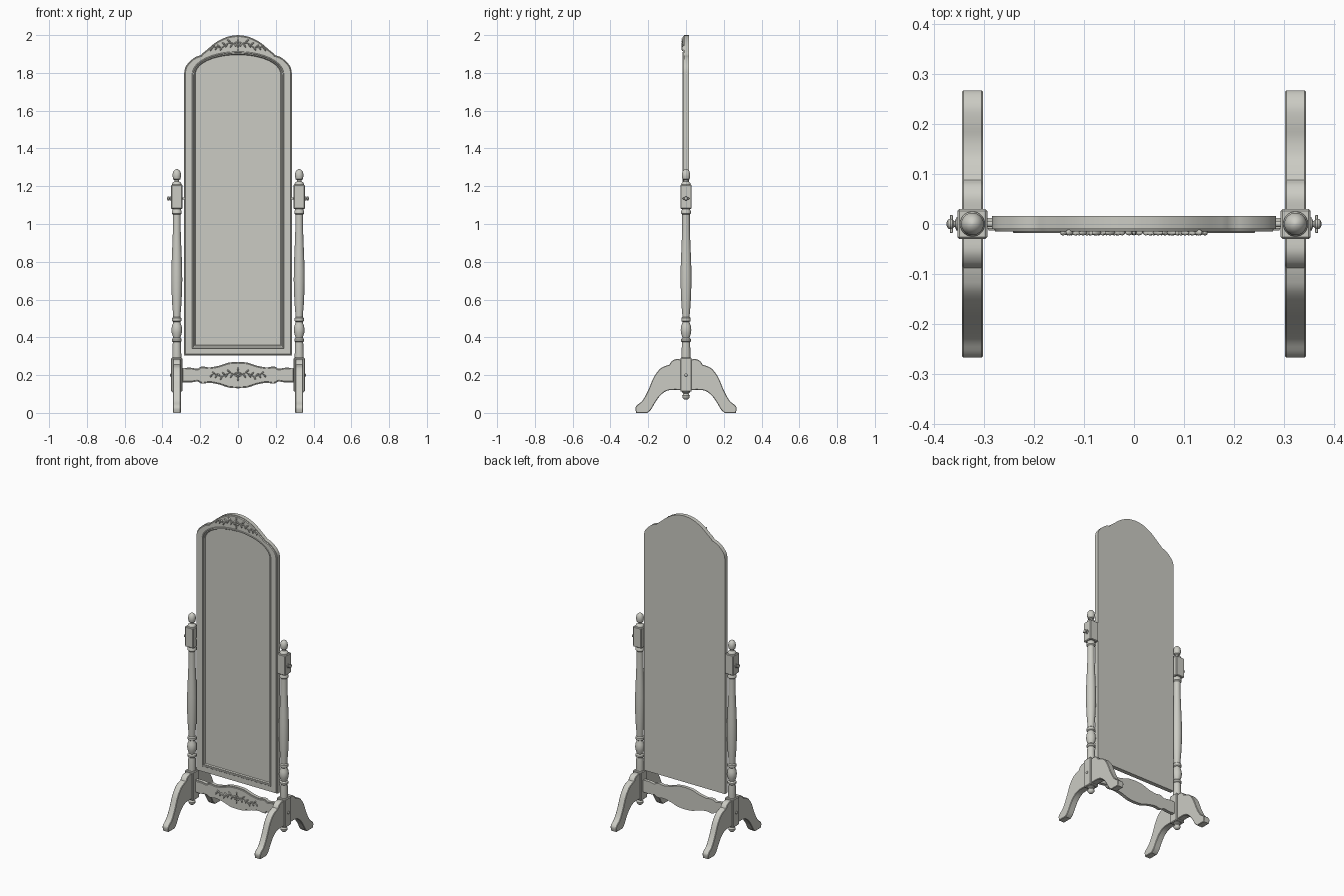
import bpy, bmesh, math
from mathutils import Matrix, Vector

if "Cube" in bpy.data.objects:
    bpy.data.objects.remove(bpy.data.objects["Cube"])

paint = bpy.data.materials.new("pale_warm_grey")
paint.diffuse_color = (0.60, 0.60, 0.55, 1)
paint.use_nodes = True
paint.node_tree.nodes["Principled BSDF"].inputs["Base Color"].default_value = paint.diffuse_color


def finish(bm, name, angle=35):
    bmesh.ops.recalc_face_normals(bm, faces=bm.faces)
    me = bpy.data.meshes.new(name)
    bm.to_mesh(me)
    bm.free()
    ob = bpy.data.objects.new(name, me)
    bpy.context.collection.objects.link(ob)
    me.materials.append(paint)
    bpy.ops.object.select_all(action='DESELECT')
    ob.select_set(True)
    bpy.context.view_layer.objects.active = ob
    bpy.ops.object.shade_smooth_by_angle(angle=math.radians(angle))
    return ob


def spline(pts, steps=5):
    """Catmull-Rom curve through 2D points."""
    p = [Vector(q) for q in pts]
    p = [2 * p[0] - p[1]] + p + [2 * p[-1] - p[-2]]
    out = []
    for a, b, c, d in zip(p, p[1:], p[2:], p[3:]):
        for k in range(steps):
            t = k / steps
            out.append(0.5 * (2 * b + (c - a) * t + (2 * a - 5 * b + 4 * c - d) * t * t
                              + (3 * b - a - 3 * c + d) * t ** 3))
    return out + [p[-2]]


def resample(pts, n):
    """n points at even spacing along a polyline."""
    acc = [0]
    for a, b in zip(pts, pts[1:]):
        acc.append(acc[-1] + (b - a).length)
    out, j = [], 0
    for k in range(n):
        s = acc[-1] * k / (n - 1)
        while j < len(pts) - 2 and acc[j + 1] < s:
            j += 1
        out.append(pts[j].lerp(pts[j + 1], (s - acc[j]) / (acc[j + 1] - acc[j])))
    return out


def inset(pts, d):
    """Shrink a closed outline by d with mitred corners."""
    n = len(pts)
    area = sum(pts[i - 1].x * pts[i].y - pts[i].x * pts[i - 1].y for i in range(n))
    sg = 1 if area > 0 else -1
    out = []
    for i in range(n):
        e1 = (pts[i] - pts[i - 1]).normalized()
        e2 = (pts[(i + 1) % n] - pts[i]).normalized()
        n1, n2 = Vector((-e1.y, e1.x)) * sg, Vector((-e2.y, e2.x)) * sg
        out.append(pts[i] + (n1 + n2) * d / max(0.5, 1 + n1.dot(n2)))
    return out


def slab(name, rings, axis='y'):
    """Skin through matching outlines, each at its own depth, capped at both ends."""
    bm = bmesh.new()
    loops = []
    for pts, d in rings:
        loops.append([bm.verts.new((p.x, d, p.y) if axis == 'y' else (d, p.x, p.y)) for p in pts])
    for a, b in zip(loops, loops[1:]):
        for i in range(len(a)):
            bm.faces.new((a[i - 1], a[i], b[i], b[i - 1]))
    bm.faces.new(loops[0])
    bm.faces.new(loops[-1])
    return finish(bm, name)


def lathe(name, prof, x, z=0, axis='z', sign=1, seg=28):
    """Turn (radius, height) points round z, or round x for the pivots."""
    bm = bmesh.new()
    loops = []
    for r, h in prof:
        loop = []
        for k in range(seg):
            c, s = r * math.cos(math.tau * k / seg), r * math.sin(math.tau * k / seg)
            loop.append(bm.verts.new((x + c, s, z + h) if axis == 'z' else (x + sign * h, c, z + s)))
        loops.append(loop)
    for a, b in zip(loops, loops[1:]):
        for i in range(seg):
            bm.faces.new((a[i - 1], a[i], b[i], b[i - 1]))
    bm.faces.new(loops[0])
    bm.faces.new(loops[-1])
    return finish(bm, name)


def block(name, x, z0, z1, hx=0.03, hy=0.03, bev=0.004):
    bm = bmesh.new()
    m = Matrix.Translation((x, 0, (z0 + z1) / 2)) @ Matrix.Diagonal((2 * hx, 2 * hy, z1 - z0, 1))
    bmesh.ops.create_cube(bm, size=1, matrix=m)
    bmesh.ops.bevel(bm, geom=bm.edges[:], offset=bev, segments=1, affect='EDGES')
    return finish(bm, name, 25)


def carving(name, zc, droop, y):
    """Rosette with leafy scrolls running out to both sides."""
    bm = bmesh.new()

    def leaf(x, z, ang, ln, wd):
        m = (Matrix.Translation((x, y, z)) @ Matrix.Rotation(-ang, 4, 'Y')
             @ Matrix.Diagonal((ln, 0.006, wd, 1)))
        bmesh.ops.create_icosphere(bm, subdivisions=2, radius=1, matrix=m)

    for k in range(6):
        a = math.tau * k / 6 + math.pi / 2
        leaf(0.011 * math.cos(a), zc + 0.011 * math.sin(a), a, 0.009, 0.005)
    leaf(0, zc, 0, 0.006, 0.006)
    leaf(0, zc + 0.028, math.pi / 2, 0.009, 0.004)
    leaf(0, zc - 0.025, math.pi / 2, 0.009, 0.004)
    for s in (-1, 1):
        def vine(t):
            return 0.02 + 0.125 * t, zc - droop * t * t + 0.008 * math.sin(t * 9)
        for k in range(16):
            (x0, z0), (x1, z1) = vine(k / 16), vine((k + 1) / 16)
            a = math.atan2(z1 - z0, s * (x1 - x0))
            leaf(s * (x0 + x1) / 2, (z0 + z1) / 2, a, 0.007, 0.0025)
        for k in range(9):
            x, z = vine((k + 0.5) / 9)
            up = 1 if k % 2 else -1
            a = up * 0.9 - 0.25
            ln = 0.013 - 0.0006 * k
            leaf(s * (x + 0.6 * ln), z + up * 0.8 * ln, a if s > 0 else math.pi - a, ln, 0.0045)
    return finish(bm, name, 60)


# Mirror frame: scalloped crest outline, arched opening, moulded rim
N = 49
half = spline([(0.285, 1.80), (0.279, 1.83), (0.256, 1.86), (0.225, 1.884), (0.192, 1.895)]) + \
    spline([(0.187, 1.905), (0.165, 1.922), (0.135, 1.948), (0.10, 1.972), (0.05, 1.993), (0, 2.0)])
crest = half + [Vector((-p.x, p.y)) for p in reversed(half[:-1])]
outer = [Vector((-0.285, 0.305)), Vector((0.285, 0.305))] + resample(crest, N)


def opening(w):
    g = 0.24 - w
    arch = [Vector((w * math.cos(math.pi * k / 96), 1.79 + (0.12 - g) * math.sin(math.pi * k / 96) ** 0.95))
            for k in range(97)]
    return [Vector((-w, 0.345 + g)), Vector((w, 0.345 + g))] + resample(arch, N)


slab("mirror_frame", [(outer, 0.016), (outer, -0.010), (inset(outer, 0.004), -0.010),
                      (inset(outer, 0.007), -0.0155), (opening(0.243), -0.0155), (opening(0.241), -0.018),
                      (opening(0.237), -0.018), (opening(0.235), -0.012), (opening(0.230), -0.012),
                      (opening(0.225), -0.004)])
slab("mirror_glass", [(opening(0.2255), 0.0), (opening(0.2255), -0.005)])
carving("crest_carving", 1.952, 0.032, -0.017)

# Lower rail with stepped border
top = [(0, 0.07), (0.05, 0.066), (0.10, 0.05), (0.15, 0.041), (0.18, 0.045), (0.20, 0.043),
       (0.215, 0.034), (0.25, 0.039), (0.298, 0.038)]
arc = spline(top, 4)
rail = [Vector((p.x, 0.2 + p.y)) for p in reversed(arc)]
rail += [Vector((-p.x, 0.2 + p.y)) for p in arc[1:]]
rail += [Vector((p.x, 0.4 - p.y)) for p in reversed(rail)]
slab("lower_rail", [(rail, 0.012), (rail, -0.009), (inset(rail, 0.005), -0.009), (inset(rail, 0.007), -0.013)])
carving("rail_carving", 0.203, 0.008, -0.014)

# Turned profiles (radius, height)
post_prof = [(0.023, 0.28), (0.024, 0.30), (0.022, 0.36), (0.021, 0.375), (0.026, 0.38), (0.026, 0.39),
             (0.019, 0.398), (0.022, 0.408), (0.027, 0.425), (0.028, 0.44), (0.026, 0.46), (0.020, 0.475),
             (0.019, 0.482), (0.025, 0.487), (0.025, 0.502), (0.019, 0.508), (0.020, 0.525), (0.024, 0.57),
             (0.027, 0.63), (0.029, 0.70), (0.0285, 0.76), (0.026, 0.83), (0.023, 0.90), (0.0205, 0.97),
             (0.020, 1.05), (0.026, 1.056), (0.026, 1.068), (0.022, 1.074), (0.022, 1.09)]
finial_prof = [(0.024, 1.20), (0.025, 1.212), (0.021, 1.220), (0.012, 1.226), (0.012, 1.232), (0.019, 1.237),
               (0.022, 1.25), (0.0225, 1.262), (0.019, 1.277), (0.012, 1.286), (0.003, 1.291)]
drop_prof = [(0.022, 0.12), (0.022, 0.108), (0.014, 0.103), (0.015, 0.098), (0.020, 0.092),
             (0.019, 0.082), (0.012, 0.073), (0.003, 0.070)]
knob_prof = [(0.006, -0.075), (0.006, 0.0), (0.013, 0.0), (0.013, 0.003), (0.006, 0.004), (0.006, 0.007),
             (0.010, 0.010), (0.011, 0.014), (0.009, 0.019), (0.003, 0.022)]
bolt_prof = [(0.008, -0.01), (0.008, 0.003), (0.005, 0.006), (0.001, 0.007)]

# Cabriole leg side profile
leg_top = spline([(0.02, 0.283), (0.055, 0.284), (0.077, 0.272), (0.088, 0.255)], 4) + \
    spline([(0.10, 0.252), (0.135, 0.235), (0.17, 0.19), (0.20, 0.12), (0.23, 0.066), (0.258, 0.042),
            (0.268, 0.025), (0.264, 0.0)], 4)
leg_under = spline([(0.205, 0.0), (0.185, 0.018), (0.16, 0.06), (0.13, 0.098), (0.09, 0.12), (0.02, 0.122)], 4)
leg = leg_top + leg_under

for s, side in ((-1, "left"), (1, "right")):
    x = s * 0.324
    # Post with its square blocks and finials
    lathe(side + "_post", post_prof, x)
    lathe(side + "_finial", finial_prof, x)
    lathe(side + "_drop", drop_prof, x)
    block(side + "_pivot_block", x, 1.08, 1.208)
    block(side + "_base_block", x, 0.112, 0.292)
    # Pivot screw with thumb wing, and rail bolt
    lathe(side + "_pivot_knob", knob_prof, s * 0.354, 1.135, 'x', s, 20)
    block(side + "_knob_wing", s * 0.366, 1.131, 1.139, 0.003, 0.018, 0.001)
    lathe(side + "_rail_bolt", bolt_prof, s * 0.354, 0.2, 'x', s, 16)
    # Front and back feet
    for d, end in ((-1, "front"), (1, "back")):
        prof = [Vector((d * p.x, p.y)) for p in leg]
        small = inset(prof, 0.003)
        slab(f"{side}_{end}_leg", [(small, x - 0.021), (prof, x - 0.018), (prof, x + 0.018), (small, x + 0.021)], 'x')
